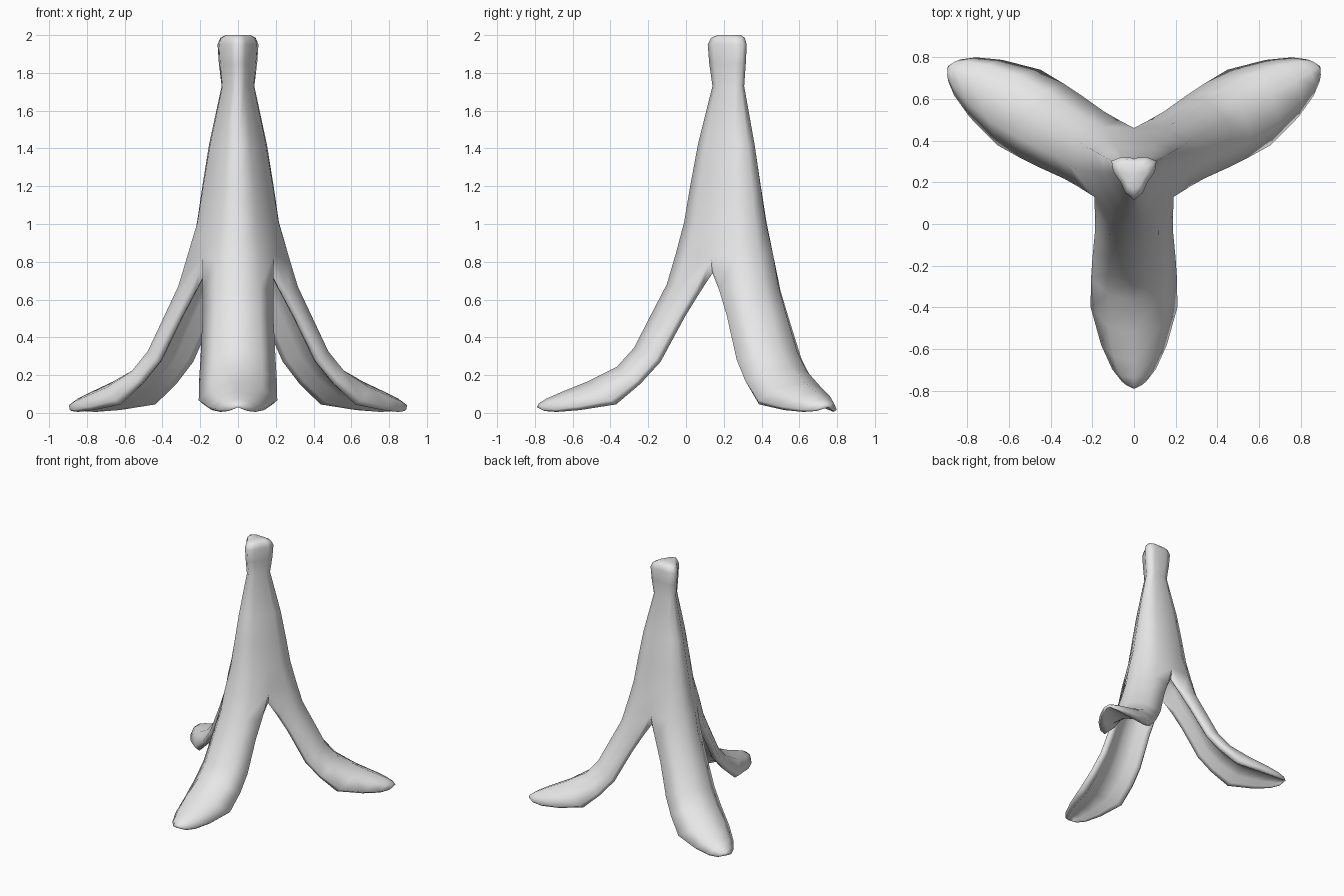
import bpy, bmesh
from math import radians, sin, cos
from mathutils import Vector, Matrix

cube = bpy.data.objects.get("Cube")
if cube:
    bpy.data.objects.remove(cube)

skin = bpy.data.materials.new("pale_grey")
skin.use_nodes = True
skin.diffuse_color = (0.8, 0.8, 0.8, 1)
skin.node_tree.nodes["Principled BSDF"].inputs["Base Color"].default_value = (0.8, 0.8, 0.8, 1)

AXIS_Y = 0.24

# Closed upper body: height, ridge radius, seam radius
BODY = [(2.0, .075, .05), (1.985, .108, .068), (1.95, .125, .076), (1.85, .117, .072),
        (1.73, .100, .066), (1.42, .177, .122), (1.2, .218, .156), (1.01, .25, .186)]
# Open flap: ridge radius, ridge height, rim radius, rim height, half width
FLAP = [(.292, .85, .098, .74, .19), (.342, .68, .165, .64, .187), (.42, .53, .245, .51, .187),
        (.515, .345, .375, .27, .199), (.605, .245, .48, .155, .206), (.765, .165, .61, .045, .208),
        (.90, .11, .80, .015, .158), (.98, .075, .925, .005, .105), (1.02, .05, .99, .01, .058)]


def section(ridge, edge, width, bulge):
    """Five points across the outer skin, from edge to edge."""
    side = ridge.lerp(edge, bulge)
    return [Vector((-width, edge.x, edge.y)), Vector((-.62 * width, side.x, side.y)),
            Vector((0, ridge.x, ridge.y)), Vector((.62 * width, side.x, side.y)),
            Vector((width, edge.x, edge.y))]


def lining(ridge, rim, width):
    """Rounded rims and the hollow between them."""
    half = [(.88, 1), (.7, .92), (.45, .62)]
    spots = [(-t, s) for t, s in half] + [(0, .48)] + half[::-1]
    flat = [(t * width, ridge.lerp(rim, s)) for t, s in spots]
    return [Vector((x, p.x, p.y)) for x, p in flat]


outer, inner = [], []
for z, r, d in BODY:
    half = radians(60)
    outer.append(section(Vector((r, z)), Vector((d * cos(half), z)), d * sin(half), .38))
for r, z, er, ez, w in FLAP:
    ridge, rim = Vector((r, z)), Vector((er, ez))
    outer.append(section(ridge, ridge.lerp(rim, .82), w, .3))
    row = outer[-1]
    inner.append([row[0]] + lining(ridge, rim, w) + [row[-1]])


def pin(row, i, x, y, z):
    """Move a mirrored pair of points in a row."""
    row[i], row[-1 - i] = Vector((-x, y, z)), Vector((x, y, z))


# The fork lies midway between neighbouring flaps
pin(outer[len(BODY)], 0, .19, .11, .83)
pin(inner[0], 0, .19, .11, .83)
pin(inner[0], 1, .173, .1, .74)

bm = bmesh.new()


def skin_rows(rows, turn):
    grid = [[bm.verts.new(turn @ p) for p in row] for row in rows]
    for a, b in zip(grid, grid[1:]):
        for i in range(len(a) - 1):
            bm.faces.new((a[i], a[i + 1], b[i + 1], b[i]))
    return grid


def fan(row, point, turn):
    tip = bm.verts.new(turn @ Vector(point))
    for a, b in zip(row, row[1:]):
        bm.faces.new((a, b, tip))


# Three identical flaps around the stem
for k in range(3):
    turn = (Matrix.Translation((0, AXIS_Y, 0)) @ Matrix.Rotation(radians(180 + 120 * k), 4, 'Z'))
    out_grid = skin_rows(outer, turn)
    in_grid = skin_rows(inner, turn)
    fan(out_grid[0], (0, 0, 2.0), turn)             # stem cap
    fan(in_grid[0][1:-1], (0, 0, 1.0), turn)        # roof of the hollow
    fan(out_grid[-1], (0, 1.03, .03), turn)         # rounded flap tip
    fan(in_grid[-1], (0, 1.03, .03), turn)

bmesh.ops.remove_doubles(bm, verts=bm.verts, dist=.002)
bmesh.ops.recalc_face_normals(bm, faces=bm.faces)
mesh = bpy.data.meshes.new("fruit_peel")
bm.to_mesh(mesh)
bm.free()
mesh.materials.append(skin)
peel = bpy.data.objects.new("fruit_peel", mesh)
bpy.context.collection.objects.link(peel)

bpy.context.view_layer.objects.active = peel
peel.select_set(True)
bpy.ops.object.shade_smooth_by_angle(angle=radians(85))
